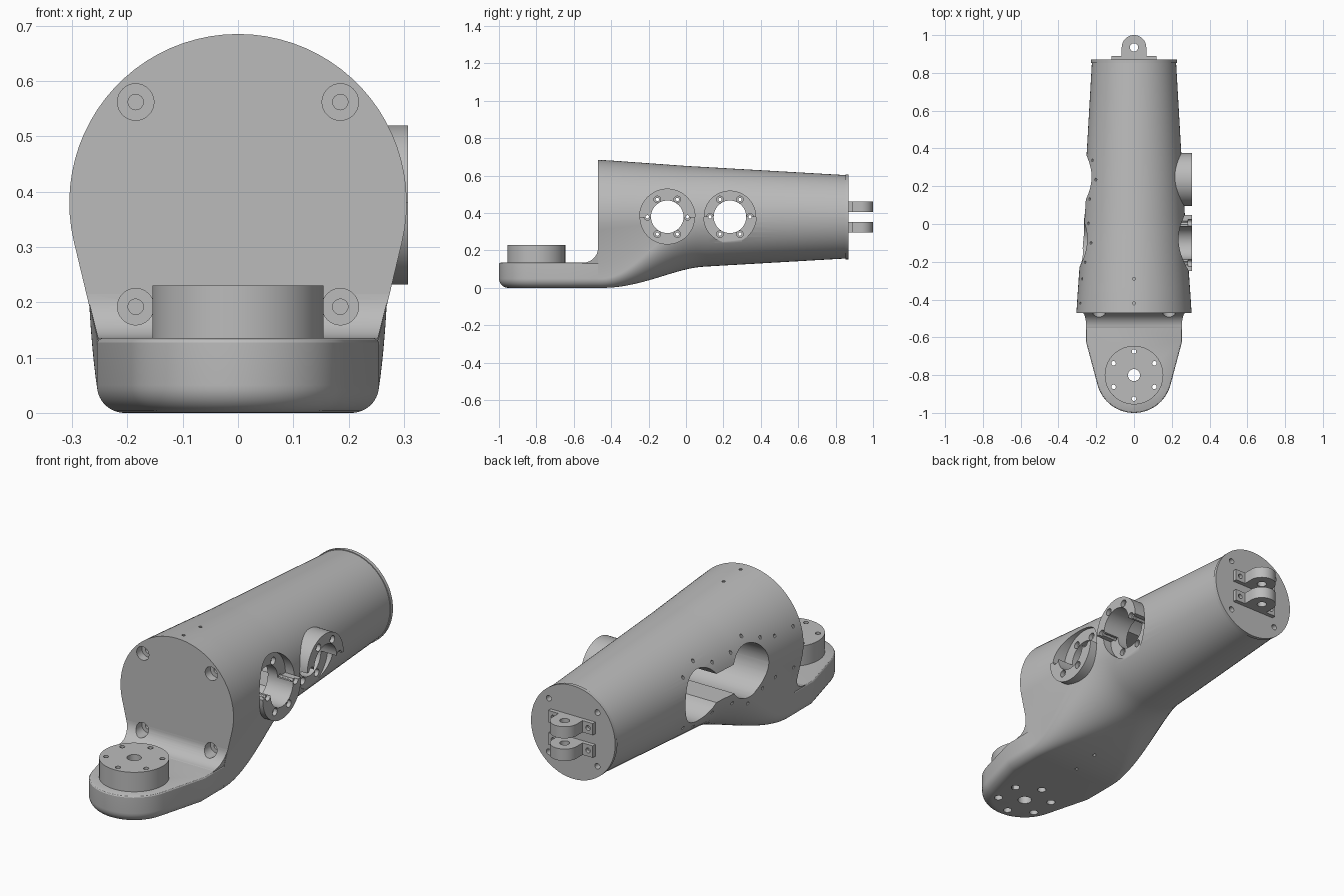
import bpy, bmesh, math
from mathutils import Vector

if "Cube" in bpy.data.objects:
    bpy.data.objects.remove(bpy.data.objects["Cube"])

grey = bpy.data.materials.new("machined grey")
grey.use_nodes = True
grey.diffuse_color = (0.5, 0.5, 0.5, 1)
grey.node_tree.nodes["Principled BSDF"].inputs["Base Color"].default_value = (0.5, 0.5, 0.5, 1)

CZ = 0.38            # height of the arm axis
FRONT = -0.47        # plane of the big front face
parts, cutters = [], []


def loft(name, rings, cutter=False):
    """Skin a list of equal closed rings and cap both ends."""
    bm = bmesh.new()
    rows = [[bm.verts.new(p) for p in ring] for ring in rings]
    n = len(rows[0])
    for a, b in zip(rows, rows[1:]):
        for i in range(n):
            j = (i + 1) % n
            bm.faces.new((a[i], a[j], b[j], b[i]))
    bm.faces.new(rows[0])
    bm.faces.new(rows[-1])
    bmesh.ops.remove_doubles(bm, verts=bm.verts, dist=1e-5)
    bmesh.ops.recalc_face_normals(bm, faces=bm.faces)
    mesh = bpy.data.meshes.new(name)
    bm.to_mesh(mesh)
    bm.free()
    ob = bpy.data.objects.new(name, mesh)
    bpy.context.collection.objects.link(ob)
    mesh.materials.append(grey)
    ob.hide_render = cutter
    (cutters if cutter else parts).append(ob)
    return ob


def arc(u, v, r, a0, a1, n):
    return [(u + r * math.cos(math.radians(a0 + (a1 - a0) * i / n)),
             v + r * math.sin(math.radians(a0 + (a1 - a0) * i / n))) for i in range(n + 1)]


def prism(name, pts, lo, hi, axis, cutter=False):
    """Extrude a flat outline along an axis from lo to hi."""
    place = {"x": lambda p, h: (h, *p), "y": lambda p, h: (p[0], h, p[1]),
             "z": lambda p, h: (*p, h)}[axis]
    return loft(name, [[place(p, h) for p in pts] for h in (lo, hi)], cutter)


def disc(name, u, v, r, lo, hi, axis, cutter=False, n=32):
    return prism(name, arc(u, v, r, 0, 360, n)[:-1], lo, hi, axis, cutter)


def cut(cutter, *targets):
    for t in targets:
        m = t.modifiers.new("cut", "BOOLEAN")
        m.operation, m.solver, m.object = "DIFFERENCE", "EXACT", cutter


def drill(targets, u, v, r, lo, hi, axis, n=16):
    cut(disc("drill", u, v, r, lo, hi, axis, True, n), *targets)


def around(u, v, r, angles):
    return [(u + r * math.cos(math.radians(a)), v + r * math.sin(math.radians(a))) for a in angles]


def radius(y):
    stations = [(FRONT, 0.305), (-0.36, 0.298), (0, 0.272), (0.87, 0.222)]
    for (y0, r0), (y1, r1) in zip(stations, stations[1:]):
        if y <= y1:
            return r0 + (r1 - r0) * (y - y0) / (y1 - y0)
    return r1


def section(y):
    """Round at the top, blending from the foot width into a full circle."""
    r = radius(y)
    t = min(1, max(0, (y + 0.45) / 0.55))
    s = t * t * (3 - 2 * t)
    w, knee = 0.255 + s * (r - 0.255), 0.135 + s * (CZ - 0.135)
    c, base = 0.05 + s * (r - 0.05), s * (CZ - r)
    d = Vector((w, knee - CZ))
    phi = math.degrees(math.atan2(d.y, d.x) + math.acos(min(1, r / d.length)))
    half = arc(0, CZ, r, 90, phi, 22) + [(w, knee)] + arc(w - c, base + c, c, 0, -90, 14)
    half += [(0, base)]
    return [(x, y, z) for x, z in half + [(-x, z) for x, z in half[-2:0:-1]]]


# Tapered main arm
steps = 26
body = loft("arm_body", [section(FRONT + (0.12 - FRONT) * i / steps) for i in range(steps + 1)]
            + [section(y) for y in (0.3, 0.55, 0.853)])

# Foot with rounded lower edge
def foot_ring(inset, z):
    r, w = 0.2 - inset, 0.255 - inset
    pts = [(w, FRONT), (w, -0.62)] + arc(0, -0.8, r, -15, -165, 32) + [(-w, -0.62), (-w, FRONT)]
    return [(x, y, z) for x, y in pts]

edge = arc(0, 0.05, 0.05, -90, 0, 8)
foot = loft("foot", [foot_ring(0.05 - u, z) for u, z in edge]
            + [foot_ring(0, 0.127), foot_ring(0.003, 0.132), foot_ring(0.009, 0.135)])

# Concave fillet between the foot and the front face
curve = [(FRONT + 0.005, 0.13), (-0.56, 0.13)] + arc(-0.55, 0.215, 0.08, -90, 0, 12)
curve += [(FRONT + 0.005, 0.215)]
fillet = loft("front_fillet", [[(sx * (0.253 + max(0, z - 0.135) * 0.25), y, z) for y, z in curve]
                               for sx in (-1, 1)])

# Pivot hub on the foot
hub = disc("pivot_hub", 0, -0.8, 0.155, 0.13, 0.23, "z", n=64)
drill((foot, hub), 0, -0.8, 0.032, -0.1, 0.4, "z", 32)
for x, y in around(0, -0.8, 0.125, range(30, 390, 60)):
    drill((foot, hub), x, y, 0.012, -0.1, 0.4, "z")
    drill((foot,), x, y, 0.02, -0.1, 0.03, "z")

# Counterbored bolts in the front face
for x in (-0.185, 0.185):
    for z in (0.192, 0.562):
        drill((body, fillet), x, z, 0.033, -0.58, -0.43, "y", 32)
        drill((body,), x, z, 0.014, -0.45, -0.36, "y")

# Side joints: bored half-ring boss on the left, round pocket on the right
for name, y, r, side in (("lower_half_boss", -0.1, 0.148, -1), ("upper_half_boss", 0.235, 0.14, 1)):
    boss = prism(name, arc(y, CZ, r, 0, 180 * side, 36), 0.17, 0.307, "x")
    recess = prism("recess", arc(y, CZ, r, 0, -180 * side, 36), 0.222, 0.4, "x", True)
    cut(recess, body)
    drill((body,), y, CZ, 0.127, -0.5, 0.17, "x", 48)
    drill((body, boss), y, CZ, 0.087, -0.55, 0.5, "x", 48)
    for sy, sz in around(y, CZ, 0.107, range(0, 360, 60)):
        raised = (sz - CZ) * side > -0.001
        face = 0.307 if raised else 0.222
        drill((body, boss), sy, sz, 0.009, 0.1, 0.45, "x", 12)
        drill((body, boss), sy, sz, 0.018, face - 0.02, 0.42, "x")
    for sy, sz in around(y, CZ, 0.16, (50, 90, 130, 230, 270, 310)):
        drill((body,), sy, sz, 0.008, -0.4, -0.16, "x", 10)

# Slot joining the two pockets
slot = [(-0.1, CZ - 0.07), (0.235, CZ - 0.07), (0.235, CZ + 0.07), (-0.1, CZ + 0.07)]
cut(prism("slot", slot, -0.52, 0.168, "x", True), body)

# Small set-screw holes on top, underneath and at the front right
for y in (-0.42, -0.29):
    drill((body,), 0, y, 0.008, 0.6, 0.8, "z", 10)
    drill((body,), 0, y, 0.008, -0.1, 0.05, "z", 10)
    for z in (0.28, 0.48):
        drill((body,), y, z, 0.008, -0.4, -0.22, "x", 10)

# End plate with four bolts
plate = disc("end_plate", 0, CZ, 0.227, 0.853, 0.87, "y", n=72)
for x, z in around(0, CZ, 0.185, range(45, 405, 90)):
    drill((plate, body), x, z, 0.014, 0.8, 0.95, "y")

# Clevis: two lugs with flanged bases
for name, low, high in (("lower_lug", 0.295, 0.353), ("upper_lug", 0.405, 0.462)):
    outline = [(-0.12, 0.865), (-0.12, 0.89), (-0.065, 0.89)] + arc(0, 0.935, 0.065, 180, 0, 24)
    outline += [(0.065, 0.89), (0.12, 0.89), (0.12, 0.865)]
    lug = prism(name, outline, low, high, "z")
    drill((lug,), 0, 0.935, 0.022, 0.2, 0.6, "z", 24)
    for x in (-0.094, 0.094):
        drill((lug,), x, (low + high) / 2, 0.012, 0.872, 0.95, "y")

# Apply the cuts, discard the cutters and shade
graph = bpy.context.evaluated_depsgraph_get()
for ob in parts:
    mesh = bpy.data.meshes.new_from_object(ob.evaluated_get(graph))
    ob.modifiers.clear()
    ob.data = mesh
for c in cutters:
    bpy.data.objects.remove(c)
bpy.ops.object.select_all(action="DESELECT")
for ob in parts:
    ob.select_set(True)
bpy.context.view_layer.objects.active = body
bpy.ops.object.shade_smooth_by_angle(angle=math.radians(30))
